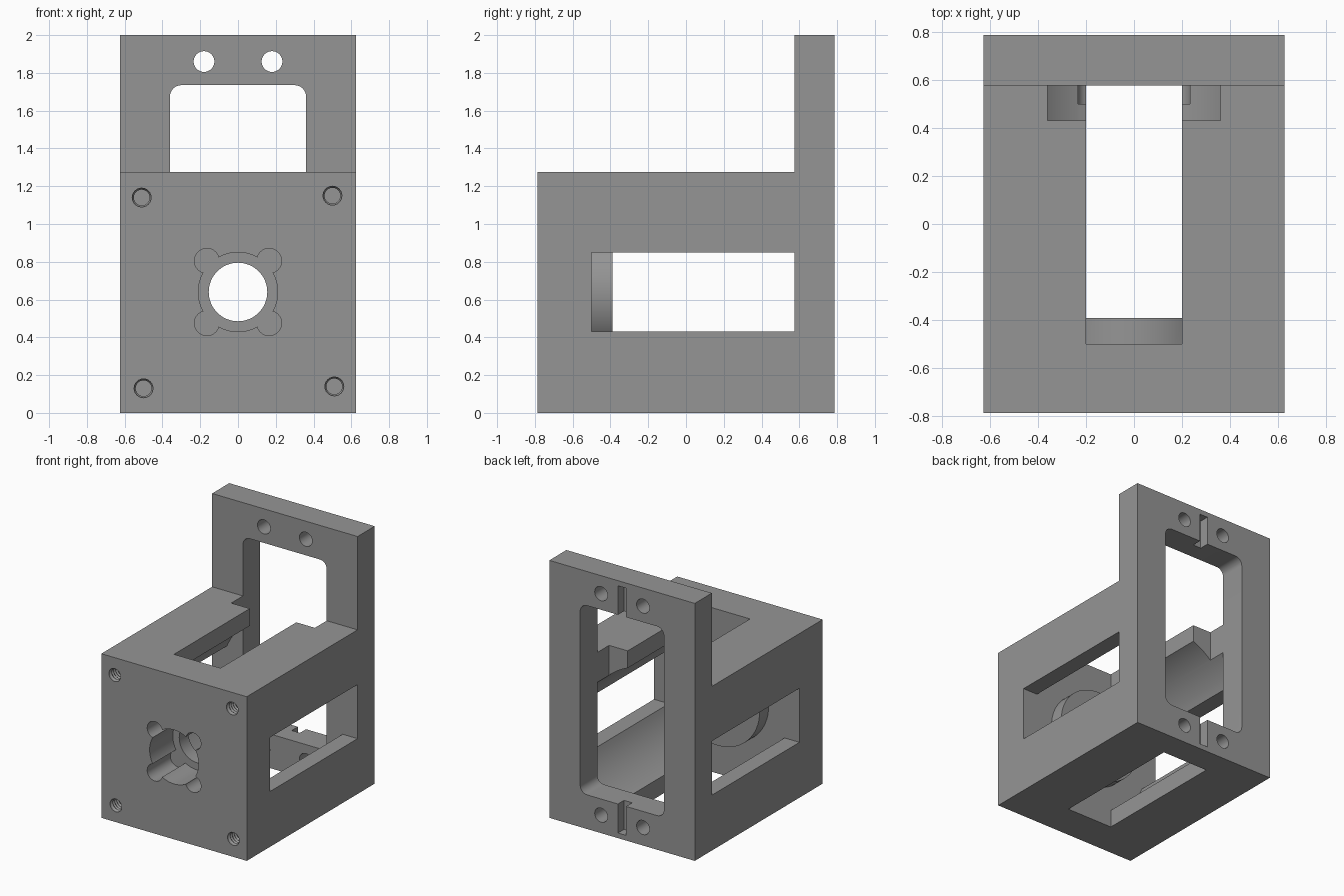
import bpy, bmesh, math

cube = bpy.data.objects.get("Cube")
if cube:
    bpy.data.objects.remove(cube, do_unlink=True)

# One flat grey for the whole machined part
grey = bpy.data.materials.new("machined_grey")
grey.use_nodes = True
colour = (0.3, 0.3, 0.3, 1)
grey.diffuse_color = colour
grey.node_tree.nodes["Principled BSDF"].inputs["Base Color"].default_value = colour

AXIS_Z = 0.64      # height of the bore axis
TOP = 1.275        # top of the block
PLATE_Y = 0.575    # front of the back plate
BACK_Y = 0.785
HALF_W = 0.625
WALL_Y = -0.5      # inner side of the front wall


def loft(name, rings):
    """Closed solid through rings of matching 3D points."""
    bm = bmesh.new()
    loops = [[bm.verts.new(p) for p in ring] for ring in rings]
    for a, b in zip(loops, loops[1:]):
        for i in range(len(a)):
            j = (i + 1) % len(a)
            bm.faces.new((a[i], a[j], b[j], b[i]))
    bm.faces.new(loops[0])
    bm.faces.new(loops[-1])
    bmesh.ops.recalc_face_normals(bm, faces=bm.faces)
    mesh = bpy.data.meshes.new(name)
    bm.to_mesh(mesh)
    bm.free()
    mesh.materials.append(grey)
    ob = bpy.data.objects.new(name, mesh)
    bpy.context.collection.objects.link(ob)
    return ob


def box(name, x0, x1, y0, y1, z0, z1):
    outline = [(x0, z0), (x1, z0), (x1, z1), (x0, z1)]
    return loft(name, [[(x, y, z) for x, z in outline] for y in (y0, y1)])


def circle(x, z, r, y, n=48):
    return [(x + r * math.cos(math.tau * i / n), y,
             z + r * math.sin(math.tau * i / n)) for i in range(n)]


def rod(name, x, z, r, y0, y1, n=48):
    return loft(name, [circle(x, z, r, y0, n), circle(x, z, r, y1, n)])


def combine(target, tool, operation="DIFFERENCE"):
    mod = target.modifiers.new("cut", "BOOLEAN")
    mod.operation = operation
    mod.solver = "EXACT"
    mod.object = tool
    tool.hide_render = True
    bpy.context.view_layer.objects.active = target
    bpy.ops.object.modifier_apply(modifier=mod.name)
    bpy.data.objects.remove(tool, do_unlink=True)


# Block and upright plate as one L-shaped side profile
side = [(-BACK_Y, 0), (BACK_Y, 0), (BACK_Y, 2), (PLATE_Y, 2),
        (PLATE_Y, TOP), (-BACK_Y, TOP)]
body = loft("motor_mount_body",
            [[(x, y, z) for y, z in side] for x in (-HALF_W, HALF_W)])

# Main bore, then side slots and top-to-bottom slot
combine(body, rod("bore", 0, AXIS_Z, 0.54, WALL_Y, PLATE_Y, 96))
combine(body, box("side_slot", -1, 1, WALL_Y, PLATE_Y, 0.43, 0.85))
combine(body, box("vertical_slot", -0.2, 0.2, WALL_Y, PLATE_Y, -0.2, TOP + 0.2))

# Rounded window through the plate and the rear lip of the block
outline = []
r = 0.06
for k, (sx, sz) in enumerate([(1, 1), (-1, 1), (-1, -1), (1, -1)]):
    for i in range(9):
        a = math.pi / 2 * (k + i / 8)
        outline.append((sx * (0.36 - r) + r * math.cos(a),
                        1 + sz * (0.735 - r) + r * math.sin(a)))
combine(body, loft("window", [[(x, y, z) for x, z in outline] for y in (0.43, 1)]))

# Raised round boss on the inside of the front wall
combine(body, rod("boss", 0, AXIS_Z, 0.36, WALL_Y - 0.05, -0.39, 64), "UNION")

# Four-lobed front recess with a through hole
combine(body, rod("recess", 0, AXIS_Z, 0.21, -1, WALL_Y, 64))
for sx in (-1, 1):
    for sz in (-1, 1):
        combine(body, rod("lobe", sx * 0.165, AXIS_Z + sz * 0.165, 0.066,
                          -1, WALL_Y, 32))
combine(body, rod("centre_hole", 0, AXIS_Z, 0.155, -1, -0.2, 64))

# Threaded blind holes in the front corners
for x, z in [(-0.51, 1.14), (0.5, 1.15), (-0.5, 0.13), (0.51, 0.14)]:
    rings = [circle(x, z, 0.05, -0.85, 24)]
    rings += [circle(x, z, 0.05 if i % 2 == 0 else 0.042,
                     -BACK_Y + 0.012 * (i + 1), 24) for i in range(18)]
    combine(body, loft("threaded_hole", rings))

# Plate bolt holes and shallow alignment grooves at both ends of the window
for s in (-1, 1):
    for x in (-0.18, 0.18):
        combine(body, rod("plate_hole", x, 1 + s * 0.86, 0.055, 0.5, 1, 32))
    z0, z1 = sorted((1 + s * 0.7, 1 + s * 0.96))
    combine(body, box("groove", -0.035, 0.035, 0.71, 1, z0, z1))

# Smooth round walls, crisp machined edges
bpy.ops.object.select_all(action="DESELECT")
body.select_set(True)
bpy.context.view_layer.objects.active = body
bpy.ops.object.shade_smooth_by_angle(angle=math.radians(25))
